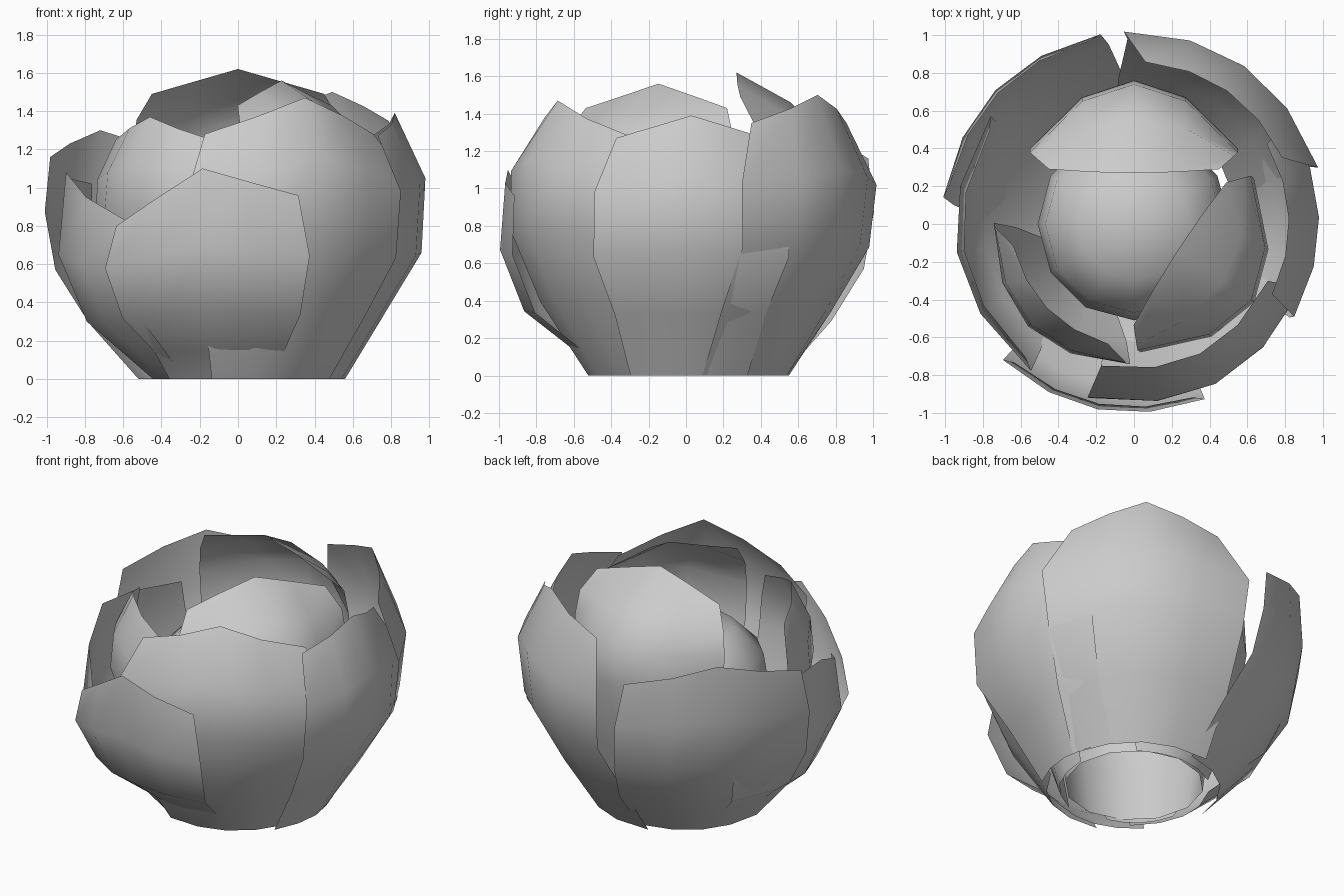
import bpy, math

if "Cube" in bpy.data.objects:
    bpy.data.objects.remove(bpy.data.objects["Cube"])

COLS = [-1, -0.5, 0, 0.5, 1]


def shade(ob):
    for p in ob.data.polygons:
        p.use_smooth = True


def petal(name, az, rows, drop=0.12, skew=0.0):
    """Cupped sheet: rows of (radius, height, half width, edge setback)."""
    a = math.radians(az)
    verts, faces = [], []
    n = len(COLS)
    top = rows[-1][1]
    for r, z, w, c in rows:
        t = z / top
        for u in COLS:
            rad, lat = r - c * u * u, w * u
            h = z - (drop * abs(u) - skew * u) * t ** 2
            verts.append((rad * math.cos(a) - lat * math.sin(a),
                          rad * math.sin(a) + lat * math.cos(a), h))
    for i in range(len(rows) - 1):
        for j in range(n - 1):
            k = i * n + j
            faces.append((k, k + 1, k + n + 1, k + n))
    me = bpy.data.meshes.new(name)
    me.from_pydata(verts, [], faces)
    me.update()
    ob = bpy.data.objects.new(name, me)
    bpy.context.collection.objects.link(ob)
    shade(ob)


def outer(name, az, profile, halves, drop=0.12, skew=0.0):
    """Petal that wraps round the flower; halves are angles in degrees."""
    rows = []
    for (r, z), h in zip(profile, halves):
        h = math.radians(h)
        rows.append((r, z, r * math.sin(h), r * (1 - math.cos(h))))
    petal(name, az, rows, drop, skew)


# Outer ring of petals
outer("outer_petal_front_low", -101,
      [(0.49, 0), (0.62, 0.15), (0.87, 0.35), (1.0, 0.70), (0.97, 1.10)],
      [36, 34, 33, 33, 30], 0.22, 0.08)
outer("outer_petal_front_right", -63,
      [(0.53, 0), (0.79, 0.40), (0.95, 0.80), (0.95, 1.15), (0.77, 1.47)],
      [42, 40, 41, 42, 40], 0.19)
outer("outer_petal_right", 2,
      [(0.56, 0), (0.76, 0.33), (0.96, 0.66), (0.98, 1.05), (0.82, 1.39)],
      [34, 32, 33, 32, 29], 0.12)
outer("outer_petal_back_right", 55,
      [(0.56, 0), (0.78, 0.35), (0.98, 0.72), (1.02, 1.10), (0.86, 1.50)],
      [46, 41, 37, 38, 31], 0.15)
outer("outer_petal_back_left", 136,
      [(0.52, 0), (0.78, 0.30), (0.96, 0.60), (1.02, 0.95), (1.0, 1.30)],
      [44, 42, 38, 36, 33], 0.14)
outer("outer_petal_left", 189,
      [(0.45, 0), (0.80, 0.30), (0.95, 0.65), (0.91, 1.08)],
      [44, 44, 46, 42], 0.16, -0.10)

# Middle petal between the ring and the heart
petal("middle_petal_front_left", -136,
      [(0.42, 0, 0.20, 0.06), (0.64, 0.45, 0.42, 0.18),
       (0.78, 0.90, 0.52, 0.25), (0.76, 1.12, 0.50, 0.22),
       (0.64, 1.37, 0.36, 0.10)], 0.12)

# Inner petals folding over the heart
for name, az, dz in (("inner_petal_back", 90, 0.0), ("inner_petal_right", -33, -0.06)):
    petal(name, az,
          [(0.45, 0, 0.28, 0.09), (0.62, 0.50, 0.46, 0.22),
           (0.76, 1.00 + dz, 0.55, 0.36), (0.74, 1.28 + dz, 0.55, 0.36),
           (0.56, 1.46 + dz, 0.53, 0.20), (0.27, 1.62 + dz, 0.45, -0.02)], 0.13)

# Rounded heart of the flower
prof = [(0.42, 0.02), (0.46, 0.35), (0.51, 0.70), (0.47, 0.95), (0.30, 1.12)]
N = 12
verts = [(r * math.cos(2 * math.pi * i / N), r * math.sin(2 * math.pi * i / N), z)
         for r, z in prof for i in range(N)]
verts.append((0, 0, 1.18))
faces = [(k * N + i, k * N + (i + 1) % N, (k + 1) * N + (i + 1) % N, (k + 1) * N + i)
         for k in range(len(prof) - 1) for i in range(N)]
b = (len(prof) - 1) * N
faces += [(b + i, b + (i + 1) % N, len(verts) - 1) for i in range(N)]
me = bpy.data.meshes.new("heart")
me.from_pydata(verts, [], faces)
me.update()
heart = bpy.data.objects.new("heart", me)
bpy.context.collection.objects.link(heart)
shade(heart)
